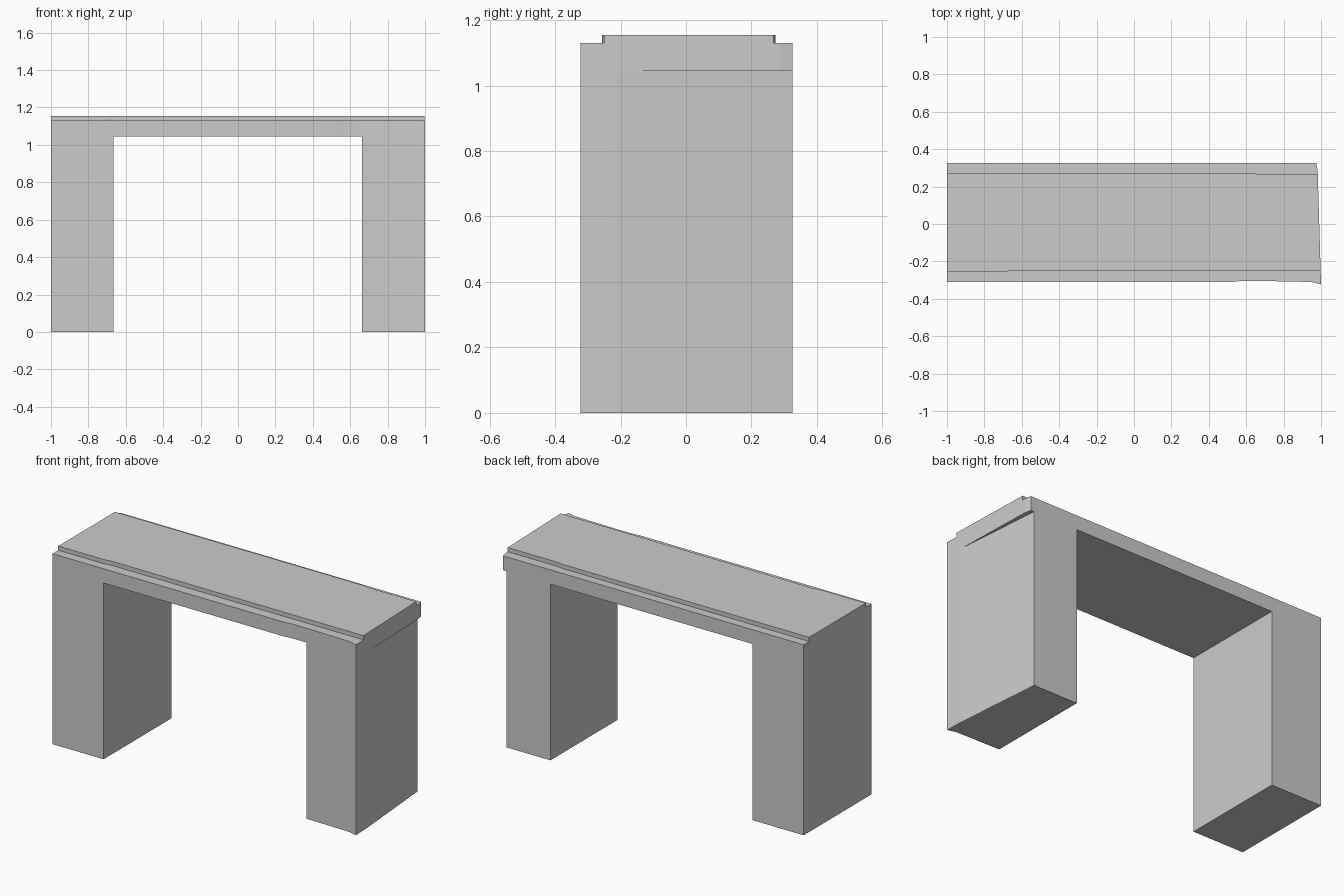
import bpy
import bmesh

cube = bpy.data.objects.get("Cube")
if cube:
    bpy.data.objects.remove(cube, do_unlink=True)

LEG_TOP, LEDGE, TOP = 1.045, 1.13, 1.155

grey = bpy.data.materials.new("plain grey")
grey.use_nodes = True
grey.diffuse_color = (0.6, 0.6, 0.6, 1)
grey.node_tree.nodes["Principled BSDF"].inputs["Base Color"].default_value = (0.6, 0.6, 0.6, 1)


def prism(name, plan, bottom, top):
    """Extrude a plan outline between two heights."""
    bm = bmesh.new()
    face = bm.faces.new([bm.verts.new((x, y, bottom)) for x, y in plan])
    up = bmesh.ops.extrude_face_region(bm, geom=[face])["geom"]
    for v in up:
        if isinstance(v, bmesh.types.BMVert):
            v.co.z = top
    bmesh.ops.recalc_face_normals(bm, faces=bm.faces)
    mesh = bpy.data.meshes.new(name)
    bm.to_mesh(mesh)
    bm.free()
    mesh.materials.append(grey)
    obj = bpy.data.objects.new(name, mesh)
    bpy.context.collection.objects.link(obj)
    return obj


def cut(target, cutter):
    """Subtract the cutter from the target and remove it."""
    cutter.hide_render = True
    mod = target.modifiers.new("cut", 'BOOLEAN')
    mod.operation, mod.solver, mod.object = 'DIFFERENCE', 'EXACT', cutter
    bpy.context.view_layer.objects.active = target
    bpy.ops.object.modifier_apply(modifier=mod.name)
    bpy.data.objects.remove(cutter, do_unlink=True)


# Solid block with a slightly uneven outline
arch = prism("bridge_arch", [
    (-1, -0.31), (0.52, -0.31), (0.58, -0.304), (0.66, -0.304), (0.95, -0.31),
    (1, -0.323), (0.982, 0.285), (0.975, 0.325), (-1, 0.325)], 0, TOP)

# Opening between the two legs
cut(arch, prism("opening", [(-0.665, -1), (0.662, -1), (0.662, 1), (-0.665, 1)], -1, LEG_TOP))

# Tapered outer side of the left leg, leaving the deck overhanging
cut(arch, prism("leg_taper", [(0.997, -0.22), (1.3, -0.22), (1.3, 0.4), (0.946, 0.4)], -1, LEG_TOP))

# Low ledges along the front and back of the deck
cut(arch, prism("front_ledge", [
    (-2, -1), (2, -1), (2, -0.25), (-0.66, -0.25), (-0.7, -0.257), (-2, -0.257)], LEDGE, 2))
cut(arch, prism("back_ledge", [
    (-2, 1), (-2, 0.274), (0.62, 0.274), (0.66, 0.268), (2, 0.268), (2, 1)], LEDGE, 2))

for poly in arch.data.polygons:
    poly.use_smooth = False
    poly.material_index = 0
